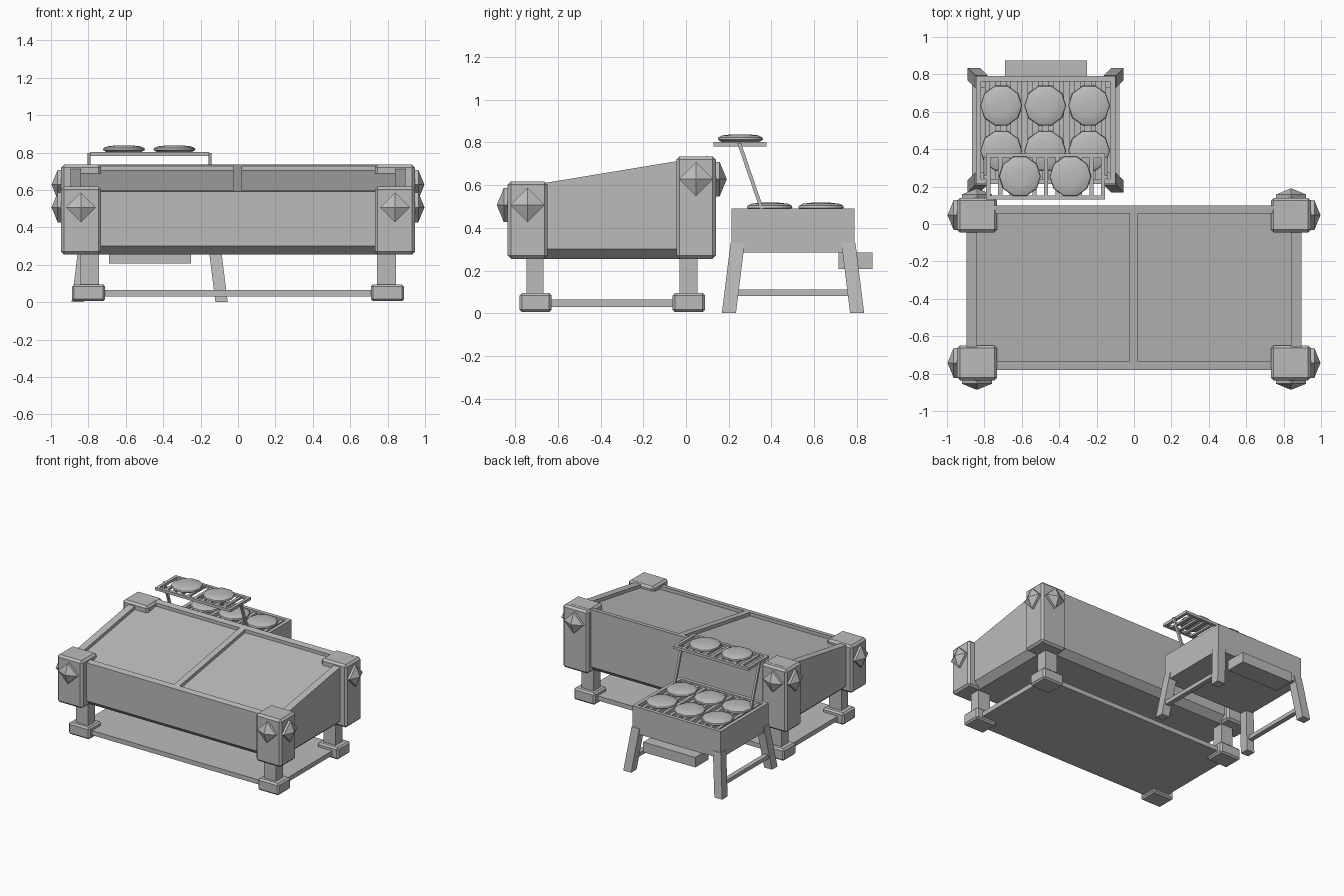
import bpy, bmesh, math
from mathutils import Vector

cube = bpy.data.objects.get("Cube")
if cube:
    bpy.data.objects.remove(cube)

grey = bpy.data.materials.new("plain_grey")
grey.use_nodes = True
COLOUR = (0.5, 0.5, 0.5, 1)
grey.diffuse_color = COLOUR
grey.node_tree.nodes["Principled BSDF"].inputs["Base Color"].default_value = COLOUR


def finish(name, bm, bevel=0):
    """Turn a bmesh into a named grey object."""
    bmesh.ops.recalc_face_normals(bm, faces=bm.faces)
    mesh = bpy.data.meshes.new(name)
    bm.to_mesh(mesh)
    bm.free()
    mesh.materials.append(grey)
    obj = bpy.data.objects.new(name, mesh)
    bpy.context.collection.objects.link(obj)
    if bevel:
        mod = obj.modifiers.new("bevel", 'BEVEL')
        mod.width = bevel
        mod.segments = 1
    return obj


def loft(name, rings, bevel=0):
    """Skin rings of equal point count and cap both ends."""
    bm = bmesh.new()
    loops = [[bm.verts.new(p) for p in ring] for ring in rings]
    n = len(loops[0])
    for a, b in zip(loops, loops[1:]):
        for i in range(n):
            j = (i + 1) % n
            bm.faces.new((a[i], a[j], b[j], b[i]))
    bm.faces.new(loops[0])
    bm.faces.new(loops[-1])
    return finish(name, bm, bevel)


def rect(x0, x1, y0, y1, height):
    """Four corners; height is a number or a function of y."""
    h = height if callable(height) else (lambda y: height)
    return [(x, y, h(y)) for x, y in ((x0, y0), (x1, y0), (x1, y1), (x0, y1))]


def box(name, x0, x1, y0, y1, z0, z1, bevel=0):
    return loft(name, [rect(x0, x1, y0, y1, z0), rect(x0, x1, y0, y1, z1)], bevel)


def slope(drop):
    """Height of the slanted table top, lowered by drop."""
    return lambda y: 0.736 + (y - 0.1) * 0.165 - drop


# Main table body: tapered bottom, slanted top
BX, Y0, Y1 = 0.895, -0.78, 0.10
loft("table_body", [
    rect(-BX + 0.05, BX - 0.05, Y0 + 0.05, Y1 - 0.05, 0.255),
    rect(-BX, BX, Y0, Y1, 0.30),
    rect(-BX, BX, Y0, Y1, slope(0.025))])

# Raised rim and centre divider on the slanted top
rim_parts = {
    "rim_front": (-BX, BX, Y0, -0.735),
    "rim_back": (-BX, BX, 0.055, Y1),
    "rim_right": (-BX, -0.84, -0.735, 0.055),
    "rim_left": (0.84, BX, -0.735, 0.055),
    "rim_divider": (-0.025, 0.022, -0.735, 0.055)}
for name, area in rim_parts.items():
    loft(name, [rect(*area, slope(0.025)), rect(*area, slope(0))])


def stud(name, centre, outward):
    """Diamond-shaped stud: a short block with a low point."""
    centre, outward = Vector(centre), Vector(outward)
    side = outward.cross((0, 0, 1))
    up = Vector((0, 0, 1))

    def ring(r, d):
        return [centre + outward * d + v * r for v in (side, up, -side, -up)]
    loft(name, [ring(0.08, -0.01), ring(0.08, 0.018), ring(0.002, 0.05)])


# Corner posts, studs, legs and feet
for sx, side in ((-1, "right"), (1, "left")):
    for end, py0, py1, top, stud_z, ly0, ly1, fy0, fy1, out in (
            ("front", -0.836, -0.649, 0.618, 0.507, -0.748, -0.667, -0.78, -0.63, -1),
            ("back", -0.045, 0.14, 0.735, 0.628, -0.03, 0.055, -0.063, 0.09, 1)):
        tag = f"{end}_{side}"
        xs = sorted((sx * 0.732, sx * 0.946))
        box("post_" + tag, *xs, py0, py1, 0.255, top, 0.015)
        mid = (py0 + py1) / 2
        stud("side_stud_" + tag, (sx * 0.946, mid, stud_z), (sx, 0, 0))
        stud("end_stud_" + tag, (sx * 0.84, py0 if out < 0 else py1, stud_z), (0, out, 0))
        box("leg_" + tag, *sorted((sx * 0.742, sx * 0.845)), ly0, ly1, 0.08, 0.27)
        box("foot_" + tag, *sorted((sx * 0.71, sx * 0.888)), fy0, fy1, 0.005, 0.095, 0.012)

# Low shelf between the feet
box("low_shelf", -0.84, 0.84, -0.745, 0.05, 0.03, 0.065)

# Small grill table: open box made of four walls and a floor
GX0, GX1, GY0, GY1 = -0.845, -0.10, 0.213, 0.79
WALL = 0.028
box("grill_floor", GX0, GX1, GY0, GY1, 0.285, 0.31)
box("grill_wall_front", GX0, GX1, GY0, GY0 + WALL, 0.31, 0.49)
box("grill_wall_back", GX0, GX1, GY1 - WALL, GY1, 0.31, 0.49)
box("grill_wall_right", GX0, GX0 + WALL, GY0 + WALL, GY1 - WALL, 0.31, 0.49)
box("grill_wall_left", GX1 - WALL, GX1, GY0 + WALL, GY1 - WALL, 0.31, 0.49)
for i in range(12):
    x = GX0 + 0.062 + i * 0.0565
    box(f"grill_bar_{i}", x - 0.013, x + 0.013, GY0 + WALL, GY1 - WALL, 0.455, 0.48)

# Splayed grill legs with side stretchers
LEG = 0.066
for side, gx, sx in (("right", GX0, -1), ("left", GX1, 1)):
    for end, gy, sy in (("front", GY0, -1), ("back", GY1, 1)):
        def leg_ring(spread, z):
            x, y = gx + sx * spread, gy + sy * spread
            xs = sorted((x, x - sx * LEG))
            ys = sorted((y, y - sy * LEG))
            return rect(*xs, *ys, z)
        loft(f"grill_leg_{end}_{side}", [leg_ring(0.045, 0), leg_ring(0.004, 0.33)])
    xc = gx + sx * 0.004
    box(f"grill_stretcher_{side}", xc - 0.018, xc + 0.018, 0.235, 0.765, 0.08, 0.11)

# Drawer under the grill
box("grill_drawer", -0.69, -0.25, 0.715, 0.873, 0.207, 0.284)

# Raised rack: frame, slats and leaning rods
RX0, RX1, RY0, RY1, RZ0, RZ1 = -0.79, -0.155, 0.13, 0.377, 0.782, 0.803
BAR = 0.022
box("rack_front", RX0, RX1, RY0, RY0 + BAR, RZ0, RZ1)
box("rack_back", RX0, RX1, RY1 - BAR, RY1, RZ0, RZ1)
box("rack_right", RX0, RX0 + BAR, RY0 + BAR, RY1 - BAR, RZ0, RZ1)
box("rack_left", RX1 - BAR, RX1, RY0 + BAR, RY1 - BAR, RZ0, RZ1)
for i in range(9):
    x = RX0 + 0.075 + i * 0.061
    box(f"rack_slat_{i}", x - 0.011, x + 0.011, RY0 + BAR, RY1 - BAR, RZ0 + 0.003, RZ1 - 0.003)
for side, x in (("right", RX0 - 0.006), ("left", RX1 + 0.006)):
    loft(f"rack_rod_{side}", [
        rect(x - 0.008, x + 0.008, 0.352, 0.37, 0.47),
        rect(x - 0.008, x + 0.008, 0.24, 0.258, RZ1 - 0.005)])


def patty(name, x, y, z, radius=0.112, sides=10):
    """Flat, rounded disc."""
    profile = ((0.84, 0), (1, 0.011), (0.97, 0.021), (0.8, 0.03), (0.4, 0.035))
    rings = [[(x + radius * r * math.cos(a), y + radius * r * math.sin(a), z + h)
              for a in (2 * math.pi * k / sides for k in range(sides))]
             for r, h in profile]
    obj = loft(name, rings)
    bpy.ops.object.select_all(action='DESELECT')
    obj.select_set(True)
    bpy.context.view_layer.objects.active = obj
    bpy.ops.object.shade_smooth_by_angle(angle=math.radians(40))


# Food on the grill and on the rack
for col, x in enumerate((-0.71, -0.475, -0.24)):
    for row, y in enumerate((0.392, 0.633)):
        patty(f"grill_patty_{row}_{col}", x, y, 0.483)
for col, x in enumerate((-0.61, -0.34)):
    patty(f"rack_patty_{col}", x, 0.255, RZ1)
